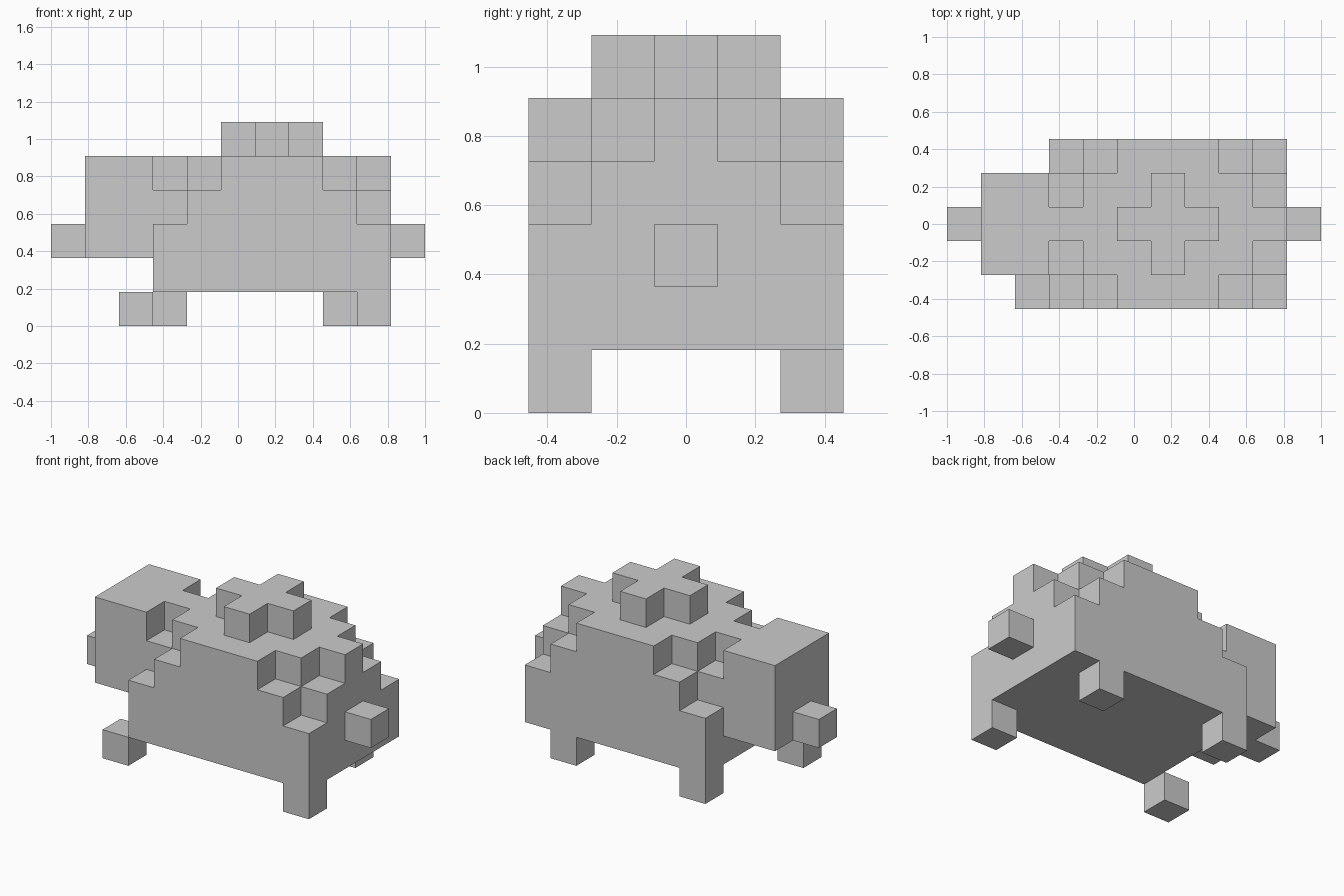
import bpy, bmesh
from mathutils import Vector

if "Cube" in bpy.data.objects:
    bpy.data.objects.remove(bpy.data.objects["Cube"])

U = 2 / 11                            # block size: the model is 11 blocks long
ORIGIN = Vector((-1, -2.5 * U, 0))    # corner of block (0, 0, 0)


def span(x, y, z):
    """All blocks inside inclusive index ranges."""
    return {(i, j, k) for i in range(x[0], x[1] + 1)
            for j in range(y[0], y[1] + 1) for k in range(z[0], z[1] + 1)}


def build(name, blocks):
    """Make one closed mesh from the outer skin of a set of blocks."""
    bm = bmesh.new()
    for block in blocks:
        for axis in range(3):
            for side in (0, 1):
                step = list(block)
                step[axis] += 2 * side - 1
                if tuple(step) in blocks:
                    continue
                u, v = (axis + 1) % 3, (axis + 2) % 3
                loop = [(0, 0), (1, 0), (1, 1), (0, 1)]
                verts = []
                for a, b in (loop if side else loop[::-1]):
                    p = Vector(block)
                    p[axis] += side
                    p[u] += a
                    p[v] += b
                    verts.append(bm.verts.new(ORIGIN + p * U))
                bm.faces.new(verts)
    bmesh.ops.remove_doubles(bm, verts=bm.verts, dist=1e-4)
    # Merge coplanar squares into large flat faces
    bmesh.ops.dissolve_limit(bm, angle_limit=0.01, verts=bm.verts, edges=bm.edges)
    mesh = bpy.data.meshes.new(name)
    bm.to_mesh(mesh)
    bm.free()
    obj = bpy.data.objects.new(name, mesh)
    bpy.context.collection.objects.link(obj)


# Domed shell body: corners step inwards towards the top
body = span((3, 9), (0, 4), (1, 2))
body |= span((3, 9), (1, 3), (3, 3)) | span((4, 8), (0, 4), (3, 3))
body |= (span((3, 9), (2, 2), (4, 4)) | span((4, 8), (1, 3), (4, 4))
         | span((5, 7), (0, 4), (4, 4)))
build("shell_body", body)

# Cross-shaped cap on top of the shell
build("shell_cap", span((5, 7), (2, 2), (5, 5)) | span((6, 6), (1, 3), (5, 5)))

# Head, snout and tail
build("head", span((1, 2), (1, 3), (2, 4)))
build("snout", {(0, 2, 2)})
build("tail", {(10, 2, 2)})

# Legs in a walking pose
for name, i, j in (("near_front_leg", 2, 0), ("near_hind_leg", 9, 0),
                   ("far_front_leg", 3, 4), ("far_hind_leg", 8, 4)):
    build(name, {(i, j, 0)})
